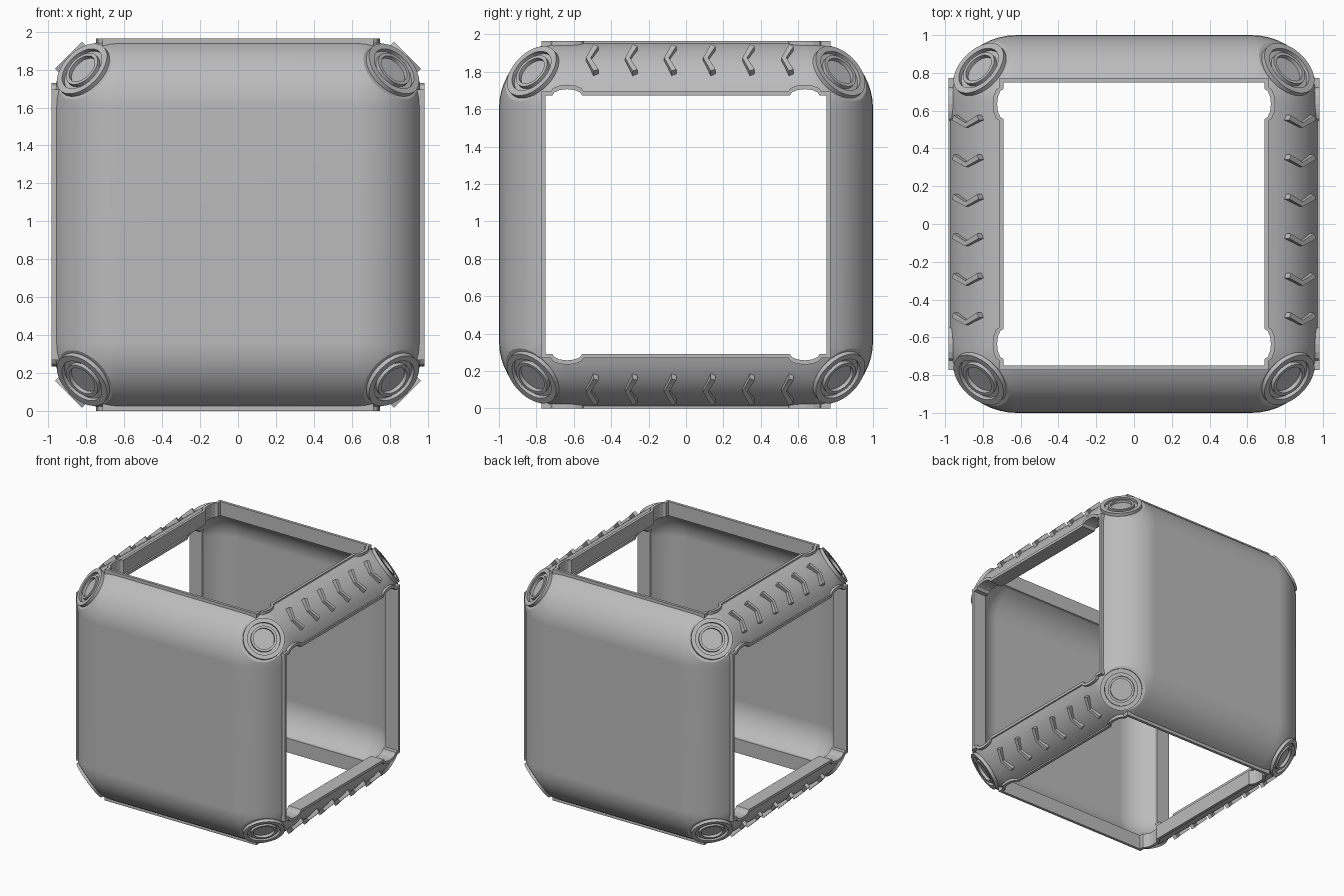
import bpy, bmesh, math
from mathutils import Vector, Matrix

if "Cube" in bpy.data.objects:
    bpy.data.objects.remove(bpy.data.objects["Cube"], do_unlink=True)

MID = Vector((0, 0, 0.982))      # centre of the frame
HALF = Vector((0.982, 1.0, 0.982))
RADIUS, WALL = 0.36, 0.085

grey = bpy.data.materials.new("plain_grey")
grey.use_nodes = True
grey.diffuse_color = (0.5, 0.5, 0.5, 1)
grey.node_tree.nodes["Principled BSDF"].inputs["Base Color"].default_value = (0.5, 0.5, 0.5, 1)


def make(name, bm, matrix=Matrix(), smooth=False):
    """Turn a bmesh into a named grey object, placed relative to the frame centre."""
    bmesh.ops.recalc_face_normals(bm, faces=bm.faces)
    mesh = bpy.data.meshes.new(name)
    bm.to_mesh(mesh)
    bm.free()
    mesh.transform(Matrix.Translation(MID) @ matrix)
    mesh.materials.append(grey)
    ob = bpy.data.objects.new(name, mesh)
    bpy.context.collection.objects.link(ob)
    if smooth:
        shade(ob)
    return ob


def activate(ob):
    bpy.ops.object.select_all(action="DESELECT")
    ob.select_set(True)
    bpy.context.view_layer.objects.active = ob


def shade(ob):
    """Smooth shading with sharp creases and true flat panels."""
    activate(ob)
    bpy.ops.object.shade_smooth_by_angle(angle=math.radians(25))
    mod = ob.modifiers.new("flat_panels", "WEIGHTED_NORMAL")
    mod.keep_sharp = True


def rounded_box(inset):
    bm = bmesh.new()
    bmesh.ops.create_cube(bm, size=2)
    bmesh.ops.scale(bm, vec=HALF - Vector((inset,) * 3), verts=bm.verts)
    bmesh.ops.bevel(bm, geom=bm.edges[:], offset=RADIUS - inset, segments=12,
                    profile=0.5, affect="EDGES")
    return bm


def outline(grow):
    """Opening outline with a scalloped notch beside each corner."""
    u, v = 0.75 + grow, 0.69 + grow
    wide = 0.08 + grow * 0.3
    quarter = [(u, v)]
    for k in range(7):
        a = math.pi * k / 6
        quarter.append((0.635 + wide * math.cos(a), v + 0.035 * math.sin(a)))
    back = quarter[::-1]
    return (quarter + [(-a, b) for a, b in back]
            + [(-a, -b) for a, b in quarter] + [(a, -b) for a, b in back])


def prism(points, x0, x1):
    """Extrude a y-z outline along x."""
    bm = bmesh.new()
    face = bm.faces.new([bm.verts.new((x0, u, v)) for u, v in points])
    out = bmesh.ops.extrude_face_region(bm, geom=[face])
    moved = [g for g in out["geom"] if isinstance(g, bmesh.types.BMVert)]
    bmesh.ops.translate(bm, vec=(x1 - x0, 0, 0), verts=moved)
    return bm


def bridge(bm, loops, closed):
    """Skin a list of equal vertex rings with quads."""
    pairs = list(zip(loops, loops[1:]))
    if closed:
        pairs.append((loops[-1], loops[0]))
    for a, b in pairs:
        n = len(a)
        for i in range(n):
            bm.faces.new((a[i], a[(i + 1) % n], b[(i + 1) % n], b[i]))


def lathe(profile, sides=40):
    """Closed solid of revolution about z from (radius, height) points."""
    bm = bmesh.new()
    rings = []
    for r, h in profile:
        rings.append([bm.verts.new((r * math.cos(math.tau * i / sides),
                                    r * math.sin(math.tau * i / sides), h))
                      for i in range(sides)])
    bridge(bm, rings, False)
    bm.faces.new(rings[0])
    bm.faces.new(rings[-1])
    return bm


quarter_turns = [Matrix.Rotation(math.pi / 2 * i, 4, "Y") for i in range(4)]

# Corner frames: z points outward along the diagonal, origin on the disc's rim
corners = []
for sx in (-1, 1):
    for sy in (-1, 1):
        for sz in (-1, 1):
            turn = Vector((sx, sy, sz)).to_track_quat("Z", "Y").to_matrix().to_4x4()
            corners.append(Matrix.Translation((sx * 0.823, sy * 0.826, sz * 0.823)) @ turn)

# Hollow rounded shell with four openings and flattened corner seats
shell = make("shell", rounded_box(0))
cutters = [make("hollow_cutter", rounded_box(WALL))]
for turn in quarter_turns[:2]:
    cutters.append(make("opening_cutter", prism(outline(0.012), -1.2, 1.2), turn))
for place in corners:
    cutters.append(make("corner_cutter", lathe([(0.25, -0.025), (0.25, 0.2)]), place))
for cutter in cutters:
    cutter.hide_render = True
    mod = shell.modifiers.new("cut", "BOOLEAN")
    mod.operation = "DIFFERENCE"
    mod.solver = "EXACT"
    mod.object = cutter
    activate(shell)
    bpy.ops.object.modifier_apply(modifier=mod.name)
    bpy.data.objects.remove(cutter, do_unlink=True)
shade(shell)

# Lips around the openings
for side, turn in zip(("left", "bottom", "right", "top"), quarter_turns):
    bm = bmesh.new()
    rings = []
    for grow, x in ((0, 0.862), (0, HALF.x), (0.023, HALF.x), (0.023, 0.862)):
        rings.append([bm.verts.new((x, u, v)) for u, v in outline(grow)])
    bridge(bm, rings, True)
    make(side + "_opening_lip", bm, turn)

# Raised chevrons along the four long edges, pointing to the front
half, reach, band = 0.1, 0.04, 0.026
chevron = [(0, 0), (reach, half), (reach + band, half - 0.012), (band, 0),
           (reach + band, 0.012 - half), (reach, -half)]
edge_dist = (HALF.x - RADIUS) * math.sqrt(2) + RADIUS
for i in range(4):
    turn = Matrix.Rotation(math.pi / 4 + math.pi / 2 * i, 4, "Y")
    for k in range(6):
        tip = -0.535 + 0.209 * k
        bm = prism([(u + tip, v) for u, v in chevron], edge_dist - 0.03, edge_dist + 0.024)
        make("edge_chevron", bm, turn)

# Ringed discs on the eight corners
FLOOR = -0.022
ring_profile = [(0.13, -0.055), (0.162, -0.055), (0.162, 0), (0.128, 0), (0.128, FLOOR),
                (0.102, FLOOR), (0.102, 0), (0.083, 0), (0.083, FLOOR)]
for place in corners:
    make("corner_disc", lathe(ring_profile), place, smooth=True)
